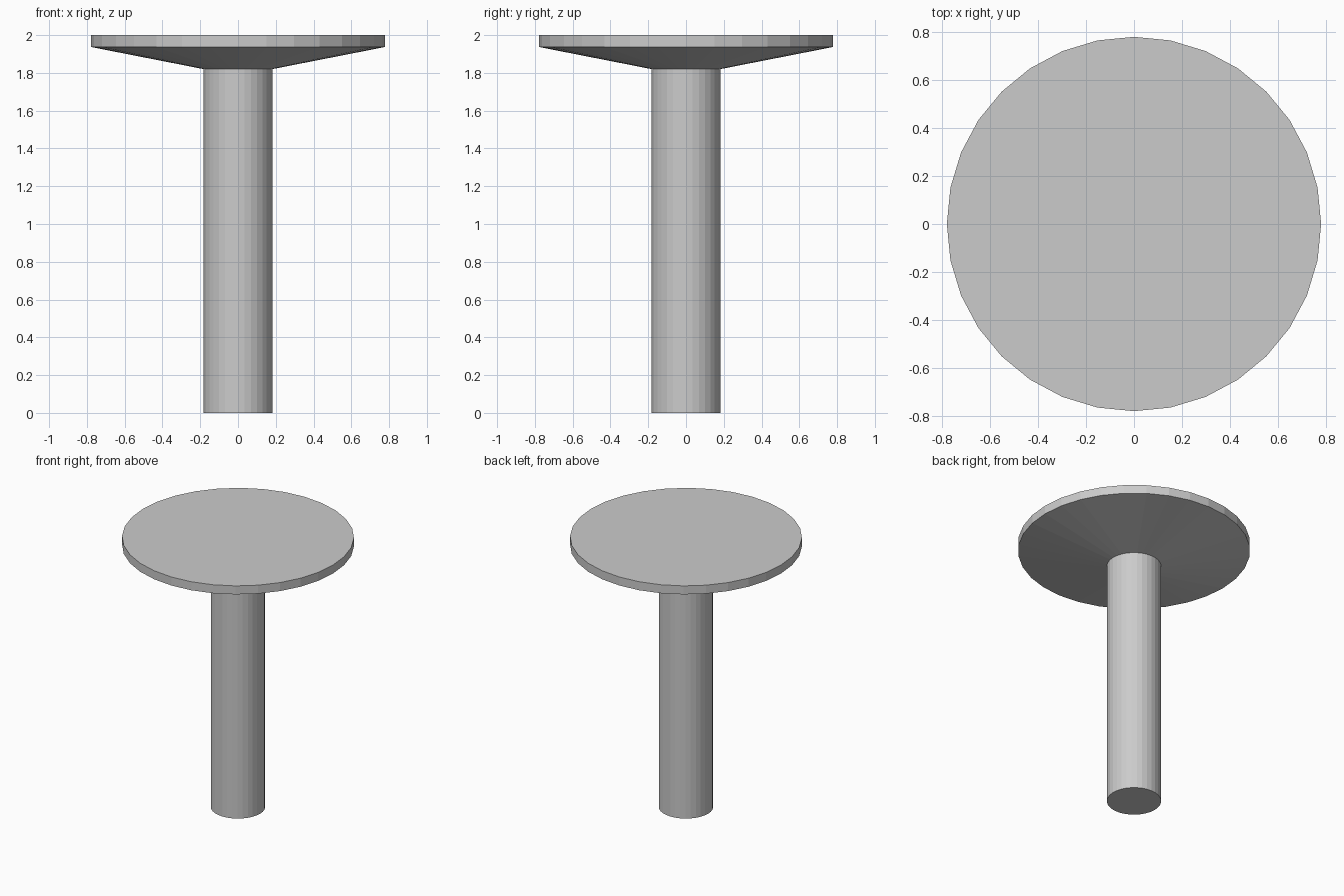
import bpy, bmesh
from math import cos, sin, tau

cube = bpy.data.objects.get("Cube")
if cube:
    bpy.data.objects.remove(cube, do_unlink=True)

SIDES = 32

grey = bpy.data.materials.new("plain_grey")
grey.use_nodes = True
colour = (0.6, 0.6, 0.6, 1)
grey.diffuse_color = colour
grey.node_tree.nodes["Principled BSDF"].inputs["Base Color"].default_value = colour


def turned(name, profile, cap_bottom=True):
    """Solid of flat facets from a (radius, height) profile, bottom to top."""
    bm = bmesh.new()
    rings = [[bm.verts.new((r * cos(tau * i / SIDES), r * sin(tau * i / SIDES), z))
              for i in range(SIDES)] for r, z in profile]
    for low, high in zip(rings, rings[1:]):
        for i in range(SIDES):
            j = (i + 1) % SIDES
            bm.faces.new((low[i], low[j], high[j], high[i]))
    bm.faces.new(rings[-1])
    if cap_bottom:
        bm.faces.new(rings[0][::-1])
    mesh = bpy.data.meshes.new(name)
    bm.to_mesh(mesh)
    bm.free()
    mesh.materials.append(grey)
    obj = bpy.data.objects.new(name, mesh)
    bpy.context.collection.objects.link(obj)
    return obj


# Straight round column
turned("column", [(0.182, 0), (0.182, 1.82)])

# Flat round top with a conical underside
turned("round_top", [(0.182, 1.82), (0.778, 1.937), (0.778, 2)])
